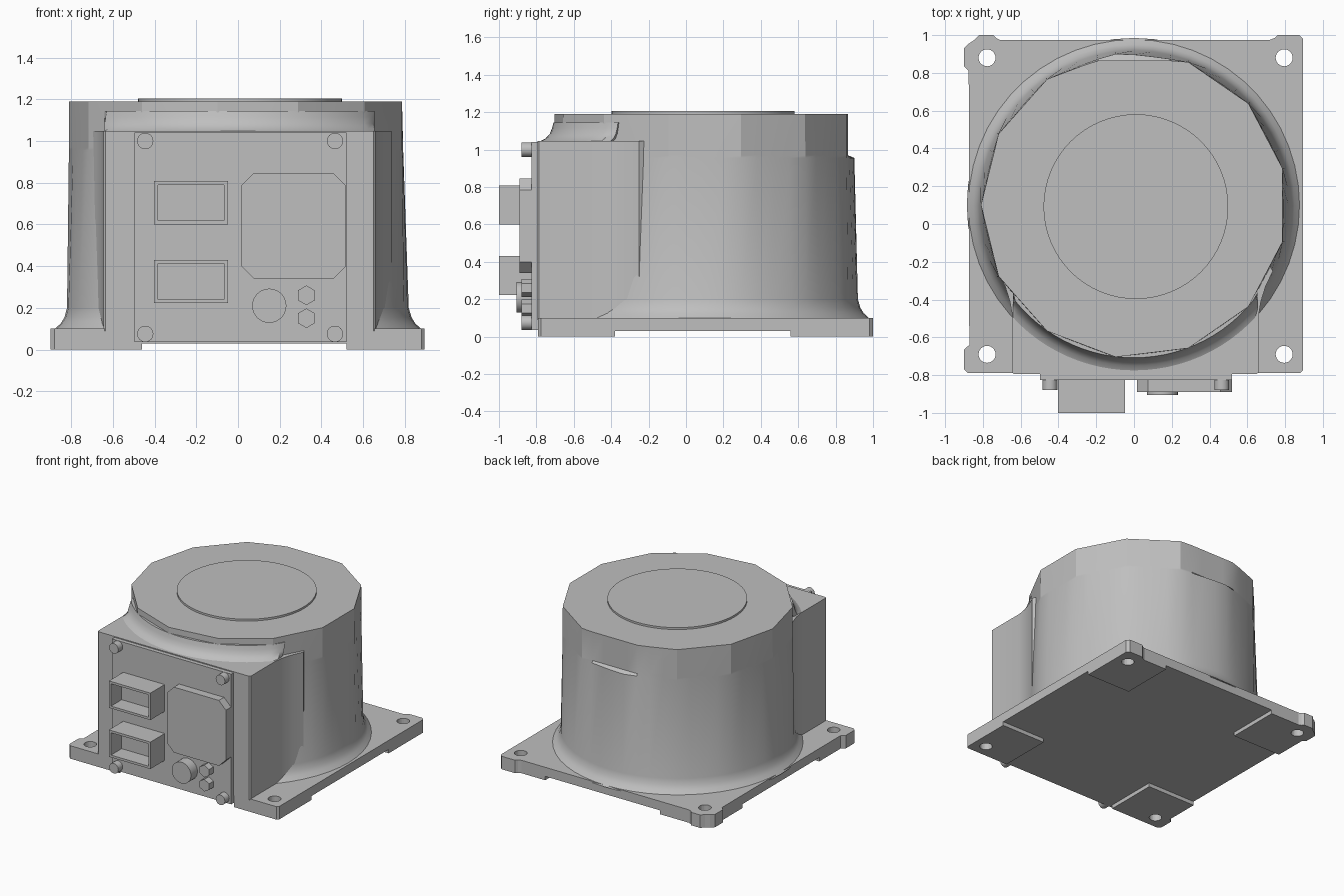
import bpy, bmesh, math
from math import sin, cos, pi

if "Cube" in bpy.data.objects:
    bpy.data.objects.remove(bpy.data.objects["Cube"])

grey = bpy.data.materials.new("cast metal grey")
grey.diffuse_color = (0.52, 0.52, 0.52, 1)
grey.use_nodes = True
grey.node_tree.nodes["Principled BSDF"].inputs["Base Color"].default_value = grey.diffuse_color


def finish(name, bm, smooth=None):
    bmesh.ops.recalc_face_normals(bm, faces=bm.faces)
    me = bpy.data.meshes.new(name)
    bm.to_mesh(me)
    bm.free()
    ob = bpy.data.objects.new(name, me)
    me.materials.append(grey)
    bpy.context.collection.objects.link(ob)
    if smooth:
        bpy.ops.object.select_all(action='DESELECT')
        ob.select_set(True)
        bpy.context.view_layer.objects.active = ob
        bpy.ops.object.shade_smooth_by_angle(angle=math.radians(smooth))
    return ob


def loft(name, rings, smooth=None):
    """Closed solid through rings with equal point counts."""
    bm = bmesh.new()
    rows = [[bm.verts.new(p) for p in ring] for ring in rings]
    n = len(rows[0])
    for a, b in zip(rows, rows[1:]):
        for i in range(n):
            j = (i + 1) % n
            bm.faces.new((a[i], a[j], b[j], b[i]))
    bm.faces.new(rows[0][::-1])
    bm.faces.new(rows[-1])
    return finish(name, bm, smooth)


def prism_z(name, pts, z0, z1, smooth=None):
    return loft(name, [[(x, y, z) for x, y in pts] for z in (z0, z1)], smooth)


def prism_y(name, pts, y0, y1, smooth=None):
    return loft(name, [[(x, y, z) for x, z in pts] for y in (y0, y1)], smooth)


def rect(x0, x1, y0, y1):
    return [(x0, y0), (x1, y0), (x1, y1), (x0, y1)]


def circle(cx, cy, r, n=32, turn=0):
    return [(cx + r * cos(turn + 2 * pi * i / n), cy + r * sin(turn + 2 * pi * i / n))
            for i in range(n)]


def cut(ob, cutter):
    mod = ob.modifiers.new("cut", 'BOOLEAN')
    mod.operation = 'DIFFERENCE'
    mod.solver = 'EXACT'
    mod.object = cutter
    bpy.context.view_layer.objects.active = ob
    bpy.ops.object.modifier_apply(modifier=mod.name)
    bpy.data.objects.remove(cutter, do_unlink=True)


# Base plate with corner ears
outline = [(-0.88, -0.79), (0.88, -0.79), (0.895, -0.775), (0.895, 0.98), (0.875, 1.0),
           (0.76, 1.0), (0.745, 0.985), (0.72, 0.975), (-0.71, 0.975), (-0.73, 0.985),
           (-0.745, 1.0), (-0.82, 1.0), (-0.845, 0.975), (-0.875, 0.955), (-0.9, 0.93),
           (-0.9, 0.835), (-0.875, 0.81), (-0.872, -0.64), (-0.9, -0.665), (-0.9, -0.77)]
base = prism_z("base_plate", outline, 0, 0.1)
# Cross-shaped recess leaving four foot pads, then the mounting holes
cut(base, prism_z("recess_x", rect(-1.2, 1.2, -0.38, 0.56), -0.1, 0.03))
cut(base, prism_z("recess_y", rect(-0.46, 0.52, -1.2, 1.2), -0.1, 0.03))
for hx in (-0.778, 0.795):
    for hy in (-0.69, 0.88):
        cut(base, prism_z("hole", circle(hx, hy, 0.045, 24), -0.2, 0.3))

# Main drum: round flared foot blending into a thirteen-sided top
CY, SIDES, SUB = 0.1, 13, 4


def drum_ring(z, r, poly, ymax):
    ring = []
    for i in range(SIDES * SUB):
        a = pi + 2 * pi * i / (SIDES * SUB)
        off = (i % SUB) / SUB * 2 * pi / SIDES - pi / SIDES
        flat = r * cos(pi / SIDES) / cos(off)
        rad = r + (flat - r) * poly
        ring.append((rad * cos(a), min(CY + rad * sin(a), ymax), z))
    return ring


loft("drum_body", [drum_ring(*s) for s in (
    (0.09, 0.885, 0, 2), (0.105, 0.872, 0, 2), (0.125, 0.85, 0, 2), (0.155, 0.832, 0, 2),
    (0.2, 0.82, 0.05, 2), (0.955, 0.811, 0.8, 0.9), (0.97, 0.811, 0.8, 0.865),
    (1.19, 0.81, 1, 0.865))], 20)

# Round lid on top
prism_z("lid_disc", circle(0.01, 0.092, 0.489, 64), 1.18, 1.205, 30)

# Front housing, its sides sweeping into the drum
side = [(0.65, -0.795), (0.66, -0.785), (0.66, -0.48), (0.672, -0.41), (0.697, -0.33),
        (0.735, -0.25), (0.6, 0.0)]
prism_z("front_housing", side + [(-x + 0.015, y) for x, y in reversed(side)], 0.09, 1.047, 25)


# Fillet between housing top and drum
def fillet_ring(z, r):
    ring = []
    for i in range(29):
        a = math.radians(215 + 110 * i / 28)
        ring.append((max(-0.64, min(0.655, r * cos(a))), max(-0.79, CY + r * sin(a)), z))
    return ring + [(0, CY, z)]


loft("housing_fillet", [fillet_ring(z, r) for z, r in (
    (1.03, 0.885), (1.047, 0.875), (1.06, 0.85), (1.085, 0.828), (1.115, 0.816),
    (1.145, 0.808))], 30)

# Housing legs between the foot pads, and the front panel
prism_y("front_panel", rect(-0.497, 0.52, 0.035, 1.04), -0.78, -0.826)

# Panel screws
for sx in (-0.445, 0.465):
    for sz in (0.075, 1.0):
        prism_y("panel_screw", circle(sx, sz, 0.039, 24), -0.82, -0.88, 30)

# Hollow rectangular connectors
for z0 in (0.222, 0.6):
    shell = prism_y("connector_shell", rect(-0.402, -0.048, z0, z0 + 0.208), -0.82, -1.0)
    cut(shell, prism_y("socket", rect(-0.384, -0.066, z0 + 0.018, z0 + 0.19), -0.87, -1.1))

# Chamfered square cover
c = 0.06
x0, x1, z0, z1 = 0.015, 0.519, 0.34, 0.845
prism_y("square_cover", [(x0 + c, z0), (x1 - c, z0), (x1, z0 + c), (x1, z1 - c),
                         (x1 - c, z1), (x0 + c, z1), (x0, z1 - c), (x0, z0 + c)], -0.82, -0.889)

# Round knob and two hexagonal nuts
prism_y("round_knob", circle(0.15, 0.21, 0.082, 32), -0.82, -0.905, 30)
for hz in (0.15, 0.26):
    prism_y("hex_nut", circle(0.328, hz, 0.047, 6, pi / 6), -0.82, -0.88)
